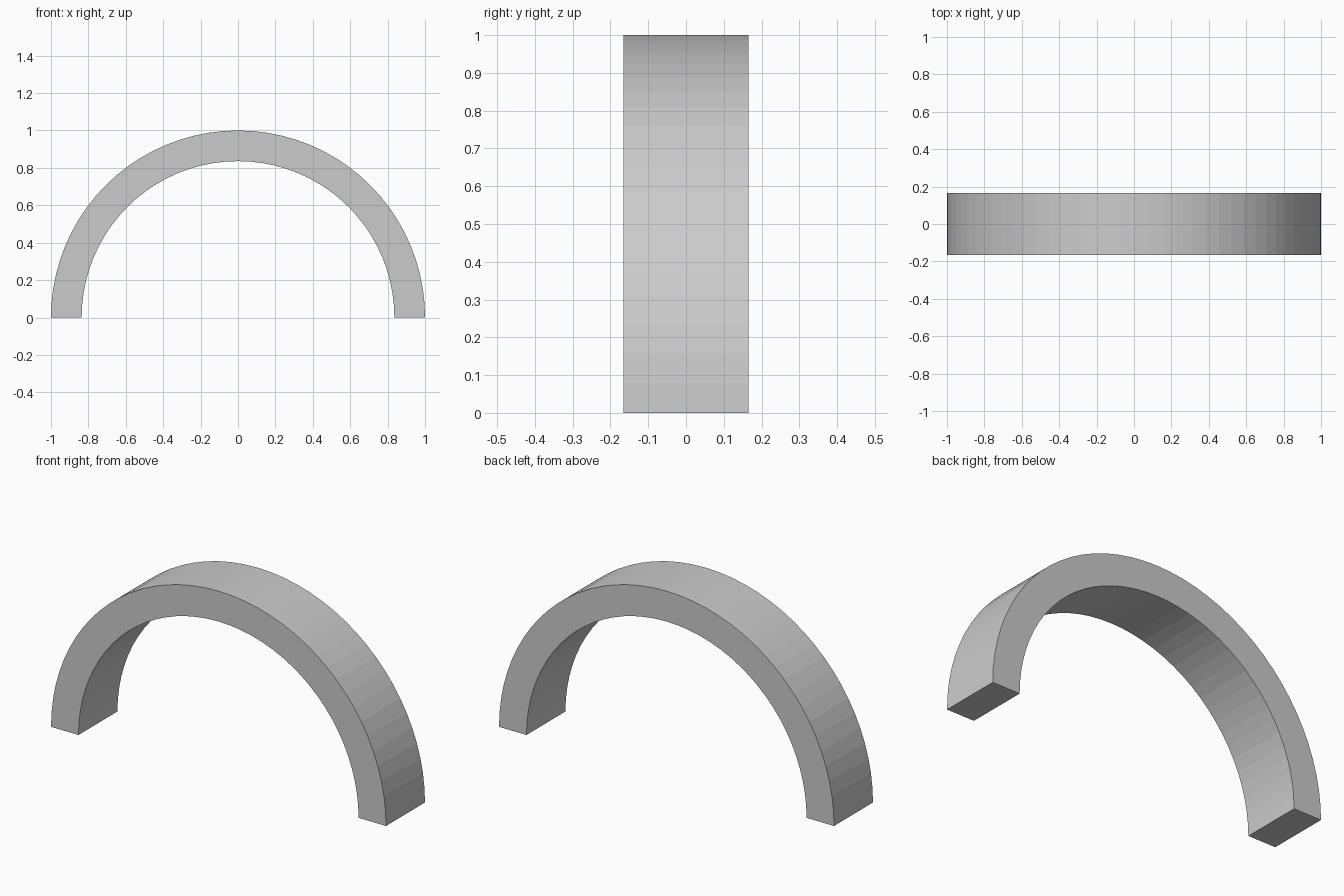
import bpy, bmesh
from math import pi, sin, cos

if "Cube" in bpy.data.objects:
    bpy.data.objects.remove(bpy.data.objects["Cube"])

OUTER, INNER, HALF_DEPTH, SEGMENTS = 1.0, 0.836, 0.166, 40

bm = bmesh.new()

# Rectangular cross-sections swept around half a turn
rings = []
for i in range(SEGMENTS + 1):
    a = pi * i / SEGMENTS
    rings.append([bm.verts.new((r * cos(a), y, r * sin(a)))
                  for r, y in ((OUTER, -HALF_DEPTH), (OUTER, HALF_DEPTH),
                               (INNER, HALF_DEPTH), (INNER, -HALF_DEPTH))])

for a, b in zip(rings, rings[1:]):
    for k in range(4):
        n = (k + 1) % 4
        bm.faces.new((a[k], a[n], b[n], b[k]))

# Flat feet
bm.faces.new(rings[0])
bm.faces.new(rings[-1])
bmesh.ops.recalc_face_normals(bm, faces=bm.faces[:])

mesh = bpy.data.meshes.new("round_arch")
bm.to_mesh(mesh)
bm.free()
bpy.context.collection.objects.link(bpy.data.objects.new("round_arch", mesh))
